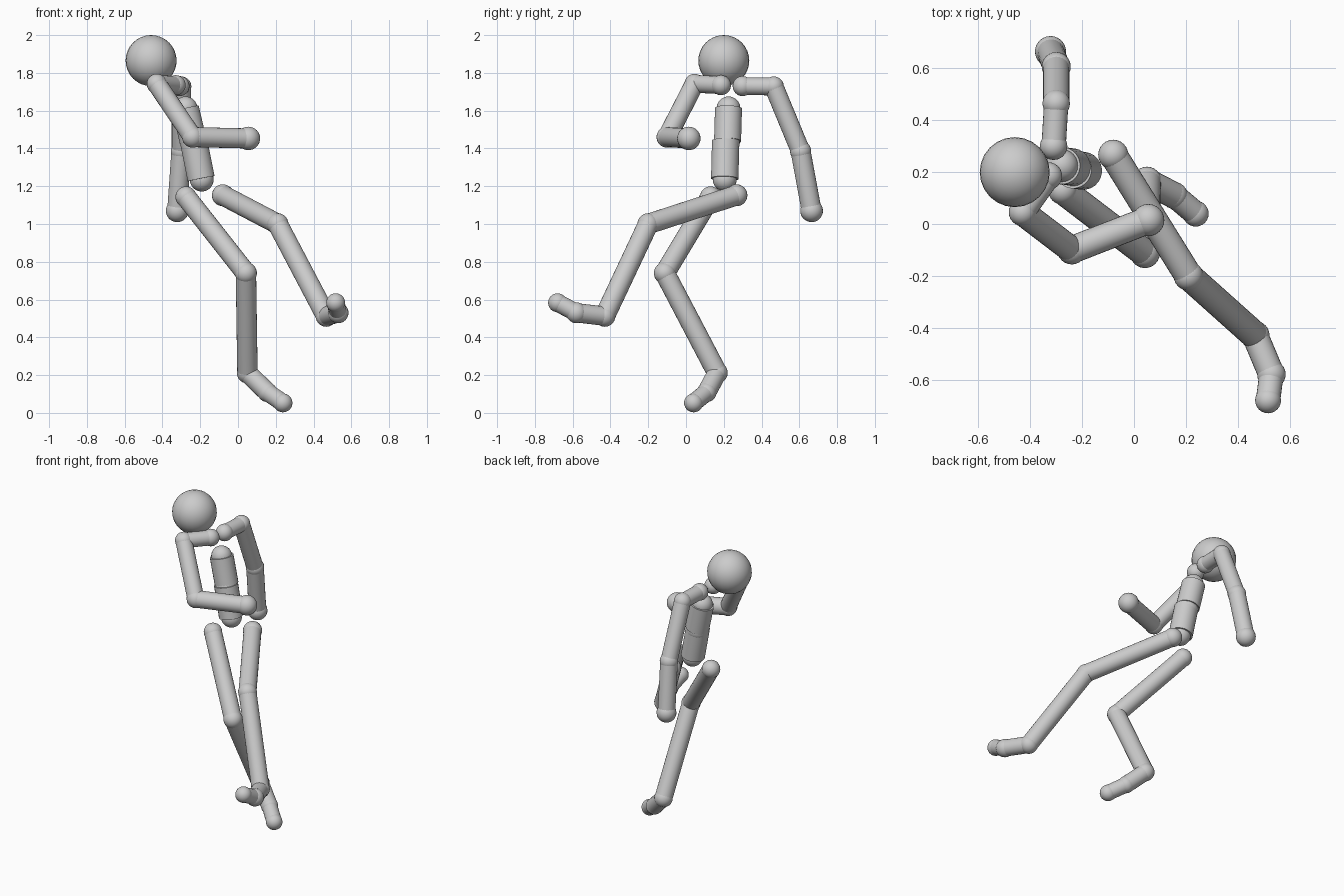
import bpy, math
from mathutils import Vector

if "Cube" in bpy.data.objects:
    bpy.data.objects.remove(bpy.data.objects["Cube"])

grey = bpy.data.materials.new("plain_grey")
grey.diffuse_color = (0.6, 0.6, 0.6, 1)
grey.use_nodes = True
grey.node_tree.nodes["Principled BSDF"].inputs["Base Color"].default_value = grey.diffuse_color


def finish(name):
    ob = bpy.context.object
    ob.name = name
    ob.data.materials.append(grey)
    bpy.ops.object.shade_smooth_by_angle(angle=math.radians(40))


def ball(name, p, r):
    bpy.ops.mesh.primitive_uv_sphere_add(segments=24, ring_count=16, radius=r, location=p)
    finish(name)


def rod(name, a, b, r):
    a, b = Vector(a), Vector(b)
    d = b - a
    bpy.ops.mesh.primitive_cylinder_add(vertices=24, radius=r, depth=d.length,
                                        location=(a + b) / 2)
    bpy.context.object.rotation_euler = d.to_track_quat('Z', 'Y').to_euler()
    finish(name)


def chain(side, joints, bones):
    """Balls at each joint, rods between them."""
    for name, p, r in joints:
        ball(f"{side}_{name}", p, r)
    for (name, r), j, k in zip(bones, joints, joints[1:]):
        rod(f"{side}_{name}", j[1], k[1], r)


# Head
ball("head", (-0.46, 0.20, 1.865), 0.135)

# Torso: two thick segments with balls at the ends
ball("neck_base", (-0.278, 0.225, 1.612), 0.063)
rod("chest", (-0.278, 0.225, 1.612), (-0.238, 0.22, 1.44), 0.072)
ball("waist", (-0.235, 0.215, 1.43), 0.070)
rod("abdomen", (-0.235, 0.21, 1.44), (-0.195, 0.205, 1.24), 0.073)
ball("pelvis", (-0.192, 0.205, 1.235), 0.063)

# Arms
arm_bones = [("collar", 0.047), ("upper_arm", 0.051), ("forearm", 0.053)]
chain("right", [("collar_joint", (-0.33, 0.185, 1.735), 0.053),
                ("shoulder", (-0.43, 0.045, 1.742), 0.053),
                ("elbow", (-0.24, -0.10, 1.46), 0.056),
                ("hand", (0.055, 0.015, 1.453), 0.062)], arm_bones)
chain("left", [("collar_joint", (-0.31, 0.30, 1.73), 0.053),
               ("shoulder", (-0.30, 0.465, 1.728), 0.053),
               ("elbow", (-0.30, 0.607, 1.385), 0.056),
               ("hand", (-0.322, 0.665, 1.07), 0.060)], arm_bones)

# Legs and feet
leg_bones = [("thigh", 0.054), ("shin", 0.054), ("foot", 0.051), ("toes", 0.047)]
chain("left", [("hip", (-0.08, 0.267, 1.152), 0.058),
               ("knee", (0.21, -0.20, 1.0), 0.057),
               ("ankle", (0.467, -0.43, 0.512), 0.056),
               ("foot_joint", (0.53, -0.58, 0.53), 0.055),
               ("toe", (0.517, -0.68, 0.583), 0.050)], leg_bones)
chain("right", [("hip", (-0.275, 0.13, 1.143), 0.056),
                ("knee", (0.042, -0.112, 0.74), 0.058),
                ("ankle", (0.05, 0.165, 0.212), 0.056),
                ("foot_joint", (0.155, 0.11, 0.11), 0.052),
                ("toe", (0.238, 0.04, 0.053), 0.050)], leg_bones)
